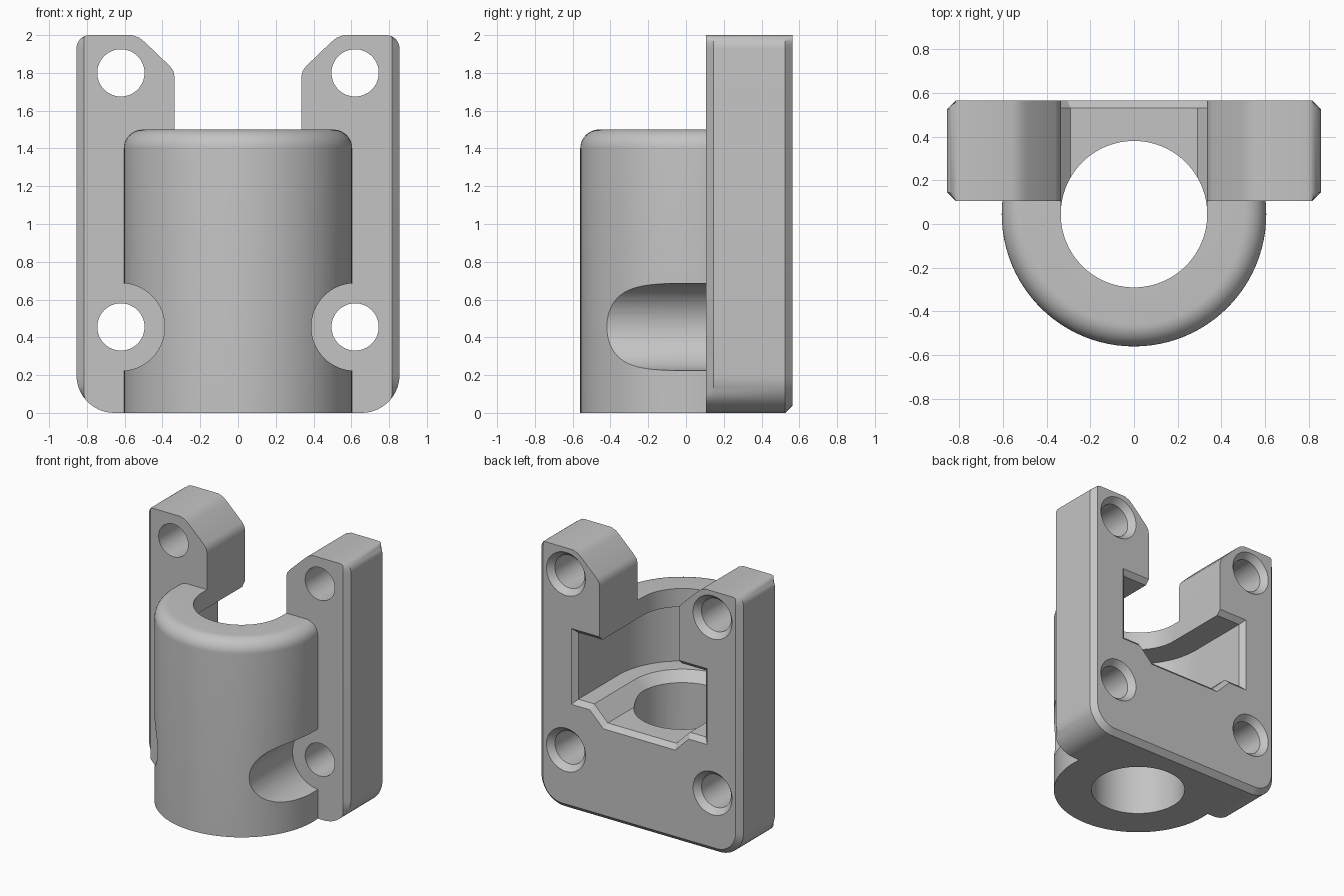
import bpy, bmesh
from math import sin, cos, pi, radians

if "Cube" in bpy.data.objects:
    bpy.data.objects.remove(bpy.data.objects["Cube"], do_unlink=True)

CY = 0.045              # bore axis
OUTER, BORE = 0.605, 0.335
BACK, FRONT = 0.565, 0.105


def loft(name, rings):
    """Closed solid skinned through rings of equal point count."""
    bm = bmesh.new()
    loops = [[bm.verts.new(p) for p in ring] for ring in rings]
    for a, b in zip(loops, loops[1:]):
        n = len(a)
        for i in range(n):
            j = (i + 1) % n
            bm.faces.new((a[i], a[j], b[j], b[i]))
    bm.faces.new(loops[0][::-1])
    bm.faces.new(loops[-1])
    bmesh.ops.recalc_face_normals(bm, faces=bm.faces)
    mesh = bpy.data.meshes.new(name)
    bm.to_mesh(mesh)
    bm.free()
    obj = bpy.data.objects.new(name, mesh)
    bpy.context.collection.objects.link(obj)
    return obj


def arc(cx, cy, r, start, end, n):
    return [(cx + r * cos(radians(start + (end - start) * i / n)),
             cy + r * sin(radians(start + (end - start) * i / n))) for i in range(n + 1)]


def circle(cx, cy, r, n=96):
    return arc(cx, cy, r, 0, 360, n)[:-1]


def combine(target, tool, operation):
    mod = target.modifiers.new("join", 'BOOLEAN')
    mod.operation, mod.solver, mod.object = operation, 'EXACT', tool
    bpy.context.view_layer.update()
    deps = bpy.context.evaluated_depsgraph_get()
    mesh = bpy.data.meshes.new_from_object(target.evaluated_get(deps))
    target.modifiers.clear()
    target.data = mesh
    bpy.data.objects.remove(tool, do_unlink=True)


def along_y(name, sections):
    """Round solid along y from (x, z, radius, y) sections."""
    return loft(name, [[(px, y, pz) for px, pz in circle(x, z, r, 64)]
                       for x, z, r, y in sections])


# Round barrel with a filleted top, flat where it sits inside the plate
fillet = [(OUTER - 0.1 + r, 1.4 + z) for r, z in arc(0, 0, 0.1, 0, 90, 10)]
barrel = loft("barrel_bracket", [[(x, min(y, 0.3), z) for x, y in circle(0, CY, r)]
                                 for r, z in [(OUTER, 0)] + fillet])

# Scallops that clear the lower screws
for side in (-1, 1):
    combine(barrel, along_y("scallop", [(side * 0.62, 0.455, 0.232, -1),
                                        (side * 0.62, 0.455, 0.232, 0.4)]), 'DIFFERENCE')


# Mounting plate: two uprights, rounded corners, chamfered edges
def plate_ring(y, limit, inset):
    half = arc(0.655, 0.2, 0.2 - inset, -90, 0, 14)
    half += arc(0.785, 1.93, 0.07, 0, 90, 8)
    half += [(0.56, 2), (0.52, 1.985), (0.49, 1.96),
             (0.36, 1.835), (0.342, 1.81), (BORE, 1.775), (BORE, 1.5)]
    half = [(min(x, limit), z) for x, z in half]
    return [(x, y, z) for x, z in half] + [(-x, y, z) for x, z in reversed(half)]


plate = loft("plate", [plate_ring(FRONT, 0.815, 0), plate_ring(FRONT + 0.04, 0.855, 0),
                       plate_ring(BACK - 0.04, 0.855, 0), plate_ring(BACK, 0.815, 0.04)])
combine(barrel, plate, 'UNION')

# Bore
combine(barrel, loft("bore", [[(x, y, z) for x, y in circle(0, CY, BORE)]
                              for z in (-0.5, 2.5)]), 'DIFFERENCE')


# Open slot through the roof
def u_ring(r, z):
    return [(x, y, z) for x, y in arc(0, CY, r, 180, 360, 48)] + [(r, 0.7, z), (-r, 0.7, z)]


combine(barrel, loft("slot", [u_ring(BORE, 1.2), u_ring(BORE, 2.5)]), 'DIFFERENCE')

# Wide pocket with a shelf and a sloped seat
pocket = [(0.29, 0.735), (0.405, 0.85), (0.54, 0.85), (0.54, 1.36)]
combine(barrel, loft("pocket", [u_ring(r, z) for r, z in pocket]), 'DIFFERENCE')


# Chamfer around the pocket mouth
def mouth_ring(t):
    half = [(0.29 + 0.4 * t, 0.735 - t), (0.405 + 0.4 * t, 0.85 - t),
            (0.54 + t, 0.85 - t), (0.54 + t, 1.36 + t)]
    return [(x, 0.53 + t, z) for x, z in half] + [(-x, 0.53 + t, z) for x, z in reversed(half)]


combine(barrel, loft("mouth", [mouth_ring(-0.02), mouth_ring(0.06)]), 'DIFFERENCE')

# Screw holes, countersunk at the back
for side in (-1, 1):
    for z in (0.455, 1.8):
        x = side * 0.62
        combine(barrel, along_y("screw_hole", [(x, z, 0.125, -0.2), (x, z, 0.125, BACK - 0.045),
                                               (x, z, 0.165, BACK), (x, z, 0.165, 0.7)]),
                'DIFFERENCE')

# Plain grey finish
grey = bpy.data.materials.new("grey")
grey.use_nodes = True
colour = (0.55, 0.55, 0.55, 1)
grey.diffuse_color = colour
grey.node_tree.nodes["Principled BSDF"].inputs["Base Color"].default_value = colour
barrel.data.materials.clear()
barrel.data.materials.append(grey)

bpy.ops.object.select_all(action='DESELECT')
barrel.select_set(True)
bpy.context.view_layer.objects.active = barrel
bpy.ops.object.shade_smooth_by_angle(angle=radians(30))
